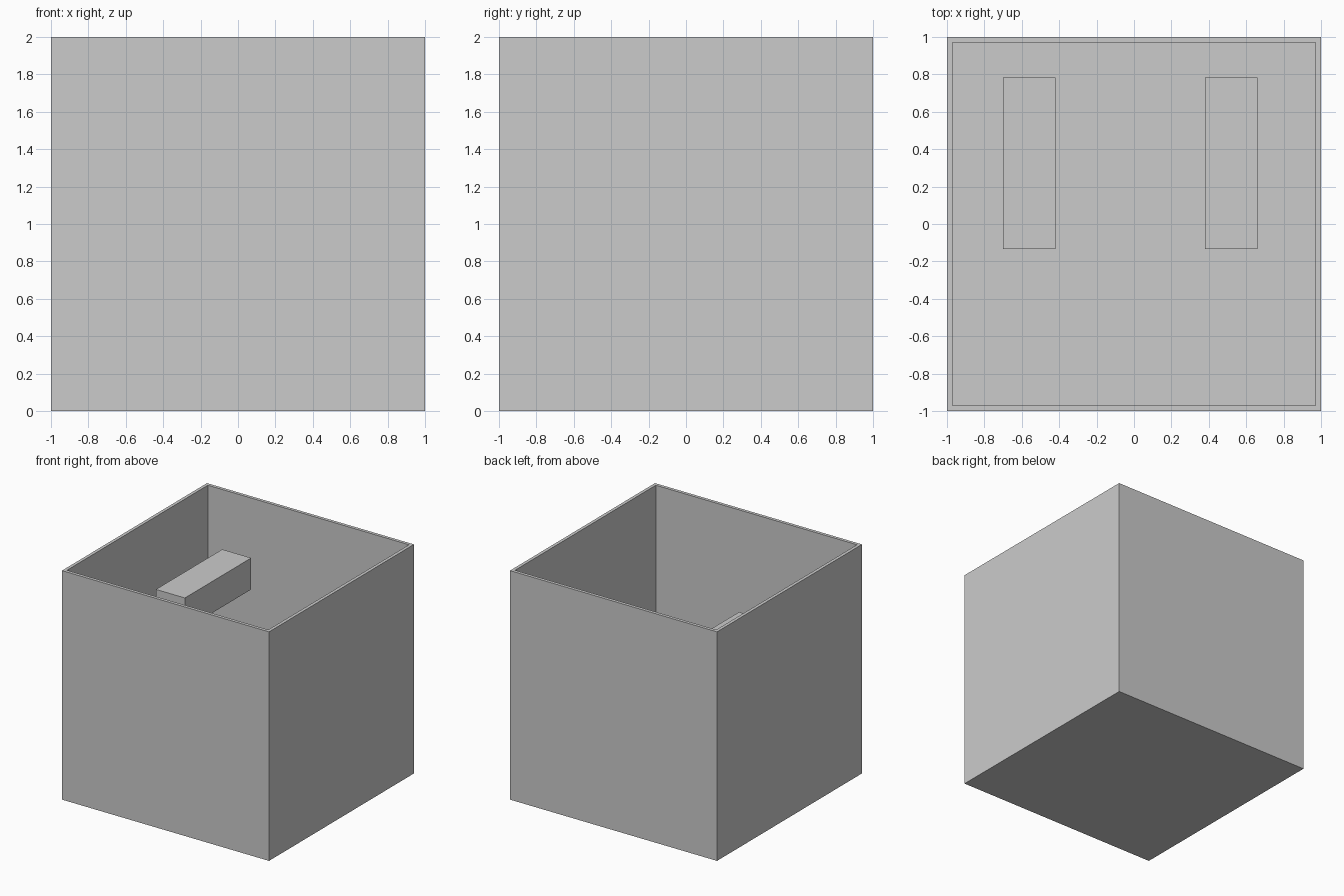
import bpy
import bmesh
from mathutils import Matrix, Vector

if "Cube" in bpy.data.objects:
    bpy.data.objects.remove(bpy.data.objects["Cube"])


def block(name, lo, hi, open_top=False, wall=0.04):
    """Box between two corners; optionally hollowed out from above."""
    lo, hi = Vector(lo), Vector(hi)
    bm = bmesh.new()
    bmesh.ops.create_cube(bm, size=1, matrix=Matrix.Translation((lo + hi) / 2)
                          @ Matrix.Diagonal((*(hi - lo), 1)))
    if open_top:
        bm.normal_update()
        top = max(bm.faces, key=lambda f: f.calc_center_median().z)
        bmesh.ops.inset_region(bm, faces=[top], thickness=wall)
        # Push the inset lid down to become the floor
        result = bmesh.ops.extrude_discrete_faces(bm, faces=[top])
        for v in result["faces"][0].verts:
            v.co.z = lo.z + wall
    bmesh.ops.recalc_face_normals(bm, faces=bm.faces)
    mesh = bpy.data.meshes.new(name)
    bm.to_mesh(mesh)
    bm.free()
    obj = bpy.data.objects.new(name, mesh)
    bpy.context.collection.objects.link(obj)
    return obj


# Thin-walled open container
block("open_box", (-1, -1, 0), (1, 1, 2), open_top=True)

# Two equal ledges inside: upper one on the left, lower one on the right
SIZE = Vector((0.28, 0.915, 0.275))
for name, corner in (("upper_ledge", (-0.70, -0.133, 1.31)),
                     ("lower_ledge", (0.38, -0.133, 0.62))):
    block(name, corner, Vector(corner) + SIZE)
